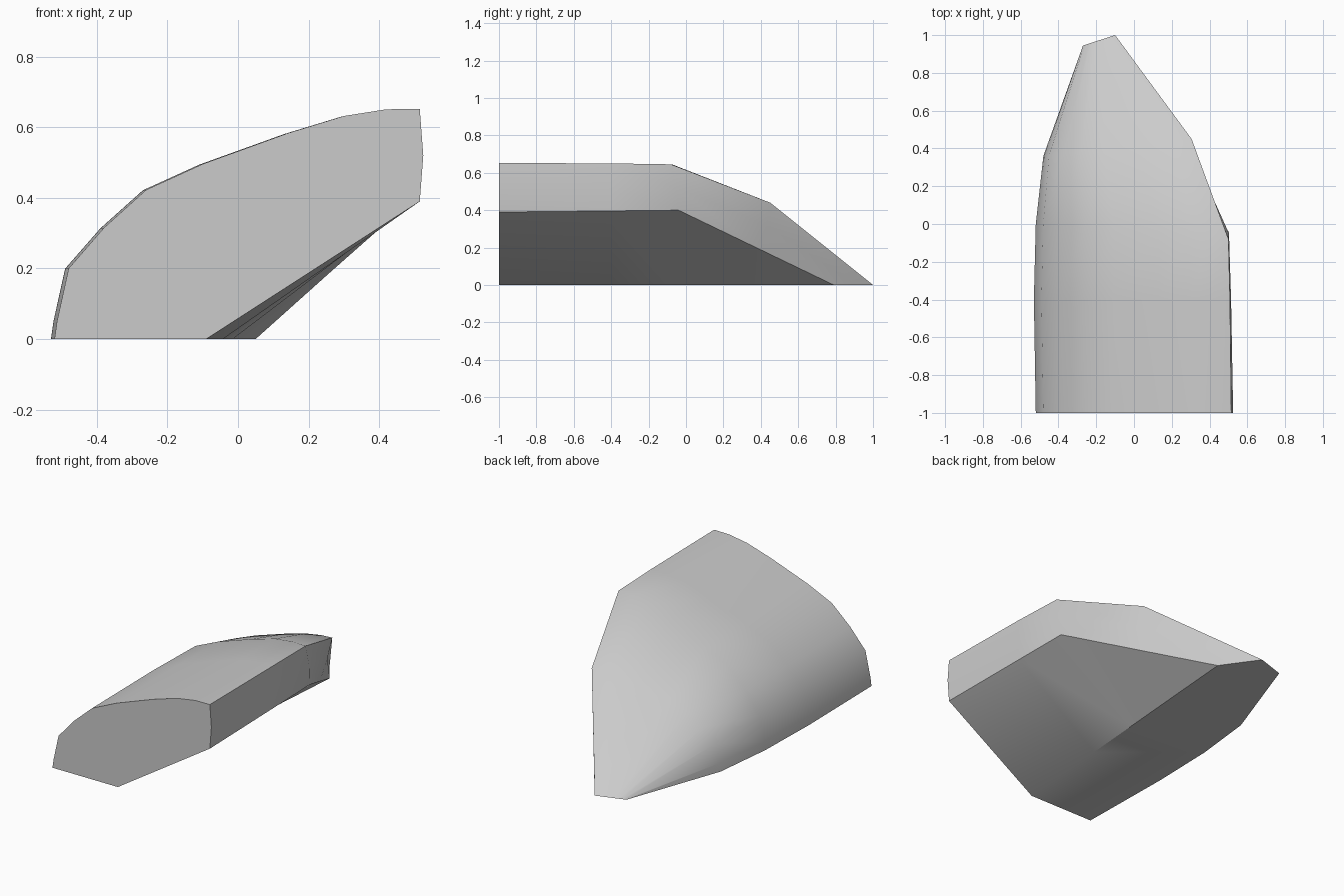
import bpy, bmesh, math
from mathutils import Vector

cube = bpy.data.objects.get("Cube")
if cube:
    bpy.data.objects.remove(cube, do_unlink=True)

# One plain grey
grey = bpy.data.materials.new("stone grey")
grey.use_nodes = True
colour = (0.6, 0.6, 0.6, 1)
grey.diffuse_color = colour
grey.node_tree.nodes["Principled BSDF"].inputs["Base Color"].default_value = colour

# Dome arc from the left base to the right ridge: share of width, share of height
arc = [(-0.52, 0), (-0.513, 0.05), (-0.48, 0.2), (-0.38, 0.315), (-0.26, 0.423),
       (-0.1, 0.496), (0.14, 0.583), (0.3, 0.632), (0.42, 0.651), (0.515, 0.652)]
arc = [((x + 0.52) / 1.035, z / 0.652) for x, z in arc]

# Sections from front to back:
# left base, right ridge, flank middle, flank bottom, underside edge, fullness
sections = [
    ((-0.52, -1, 0), (0.515, -1, 0.652), (0.525, -1, 0.52), (0.515, -1, 0.39), (-0.09, -1, 0), 1),
    ((-0.53, -0.4, 0), (0.508, -0.4, 0.65), (0.514, -0.4, 0.52), (0.506, -0.4, 0.396), (-0.043, -0.4, 0), 1),
    ((-0.52, 0, 0), (0.5, -0.08, 0.645), (0.503, -0.05, 0.52), (0.5, -0.04, 0.40), (-0.015, -0.04, 0), 1),
    ((-0.48, 0.36, 0), (0.305, 0.45, 0.44), (0.287, 0.43, 0.32), (0.26, 0.4, 0.188), (0.02, 0.4, 0), 0.85),
    ((-0.27, 0.945, 0), (-0.1, 1, 0), (-0.035, 0.91, 0), (0.05, 0.79, 0), (0.05, 0.79, 0), 1),
]

bm = bmesh.new()
rings = []
for base, ridge, *lower, fullness in sections:
    base, ridge = Vector(base), Vector(ridge)
    ring = []
    for u, h in arc:
        p = base.lerp(ridge, u)
        p.z = ridge.z * h ** fullness
        ring.append(bm.verts.new(p))
    ring += [bm.verts.new(p) for p in lower]
    rings.append(ring)

# Skin between sections, then the two ends
n = len(rings[0])
for a, b in zip(rings, rings[1:]):
    for i in range(n):
        j = (i + 1) % n
        bm.faces.new((a[i], a[j], b[j], b[i]))
bm.faces.new(rings[0])
bm.faces.new(rings[-1])
bmesh.ops.remove_doubles(bm, verts=bm.verts, dist=0.0005)
bmesh.ops.recalc_face_normals(bm, faces=bm.faces)

mesh = bpy.data.meshes.new("rounded_wedge")
bm.to_mesh(mesh)
bm.free()
mesh.materials.append(grey)
wedge = bpy.data.objects.new("rounded_wedge", mesh)
bpy.context.collection.objects.link(wedge)

# Smooth dome with sharp outer edges
bpy.ops.object.select_all(action='DESELECT')
wedge.select_set(True)
bpy.context.view_layer.objects.active = wedge
bpy.ops.object.shade_smooth_by_angle(angle=math.radians(35))
